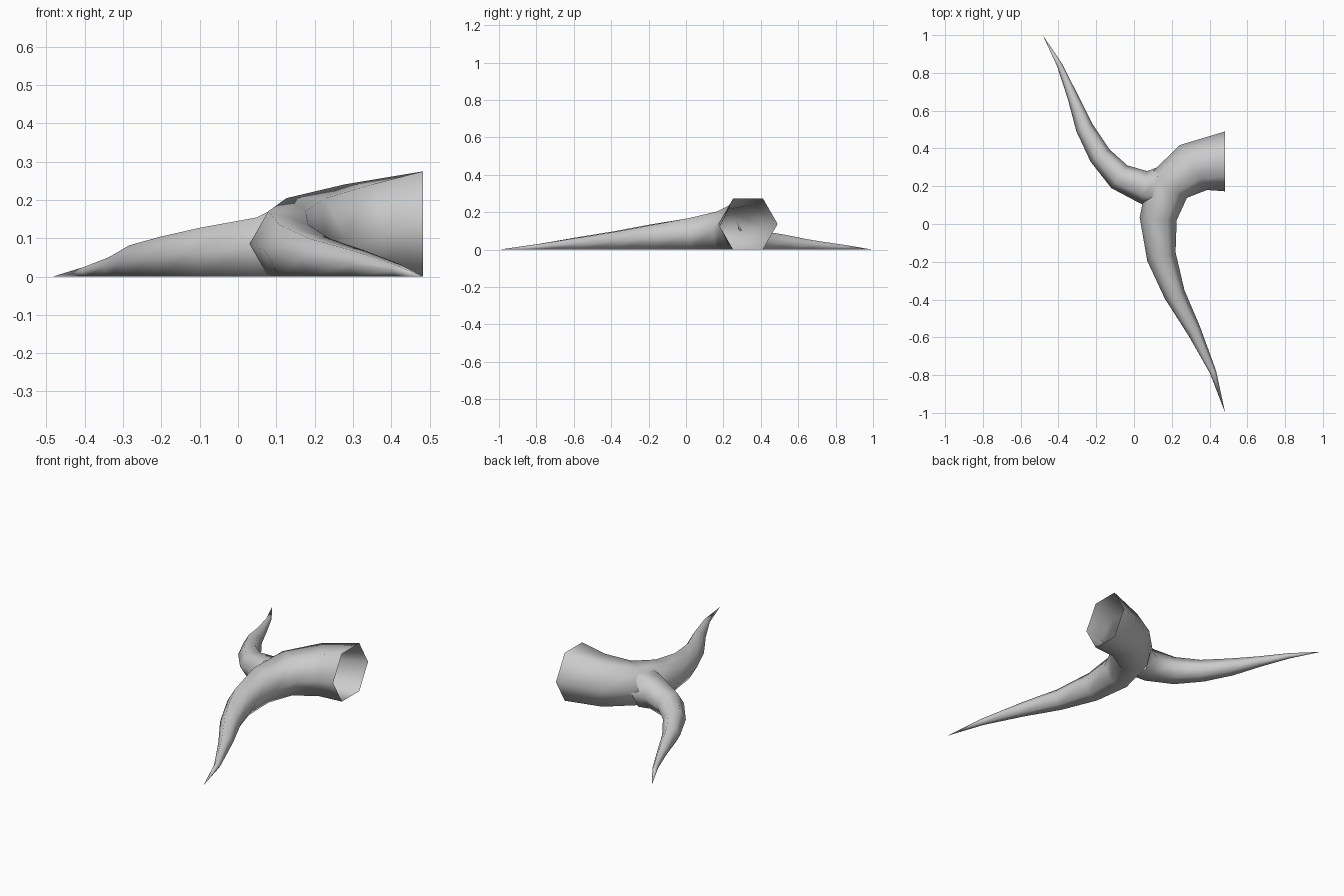
import bpy
import bmesh
from math import sqrt
from mathutils import Vector

cube = bpy.data.objects.get("Cube")
if cube:
    bpy.data.objects.remove(cube, do_unlink=True)

bark = bpy.data.materials.new("pale_grey")
bark.use_nodes = True
grey = (0.6, 0.6, 0.6, 1.0)
bark.diffuse_color = grey
bark.node_tree.nodes["Principled BSDF"].inputs["Base Color"].default_value = grey


def hex_ring(bm, a, b):
    """Upright hexagon standing on the ground, with side corners above a and b."""
    centre = (Vector(a) + Vector(b)) / 2
    side = (Vector(b) - Vector(a)) / 2
    h = side.length * sqrt(3) / 2
    corners = ((-1, 1), (-.5, 2), (.5, 2), (1, 1), (.5, 0), (-.5, 0))
    return [bm.verts.new((*(centre + side * s), h * level)) for s, level in corners]


def root(name, sections, tip):
    """Open hexagonal tube through the sections, closing to a point at the tip."""
    bm = bmesh.new()
    rings = [hex_ring(bm, a, b) for a, b in sections]
    for r, s in zip(rings, rings[1:]):
        for i in range(6):
            j = (i + 1) % 6
            bm.faces.new((r[i], r[j], s[j], s[i]))
    end = bm.verts.new((*tip, 0))
    last = rings[-1]
    for i in range(6):
        bm.faces.new((last[i], last[(i + 1) % 6], end))
    bm.normal_update()
    # The upper faces must look upward
    top = max(bm.faces, key=lambda f: f.calc_center_median().z)
    if top.normal.z < 0:
        bmesh.ops.reverse_faces(bm, faces=bm.faces[:])
    for f in bm.faces:
        f.smooth = True
    mesh = bpy.data.meshes.new(name)
    bm.to_mesh(mesh)
    bm.free()
    mesh.materials.append(bark)
    obj = bpy.data.objects.new(name, mesh)
    bpy.context.collection.objects.link(obj)
    return obj


# Thick root, open at the wide end and curving to the front
root("main_root", [
    ((.483, .49), (.483, .173)),
    ((.243, .418), (.386, .18)),
    ((.075, .255), (.28, .138)),
    ((.03, .035), (.226, .02)),
    ((.07, -.195), (.22, -.15)),
    ((.163, -.395), (.267, -.35)),
    ((.288, -.59), (.35, -.545)),
    ((.402, -.79), (.434, -.775)),
], (.483, -1))

# Thinner root, starting inside the thick one and curving to the back
root("side_root", [
    ((.135, .305), (.105, .092)),
    ((.07, .28), (.04, .105)),
    ((-.035, .31), (-.12, .19)),
    ((-.13, .395), (-.23, .33)),
    ((-.22, .53), (-.305, .49)),
    ((-.295, .68), (-.35, .66)),
    ((-.382, .85), (-.407, .835)),
], (-.483, 1))
